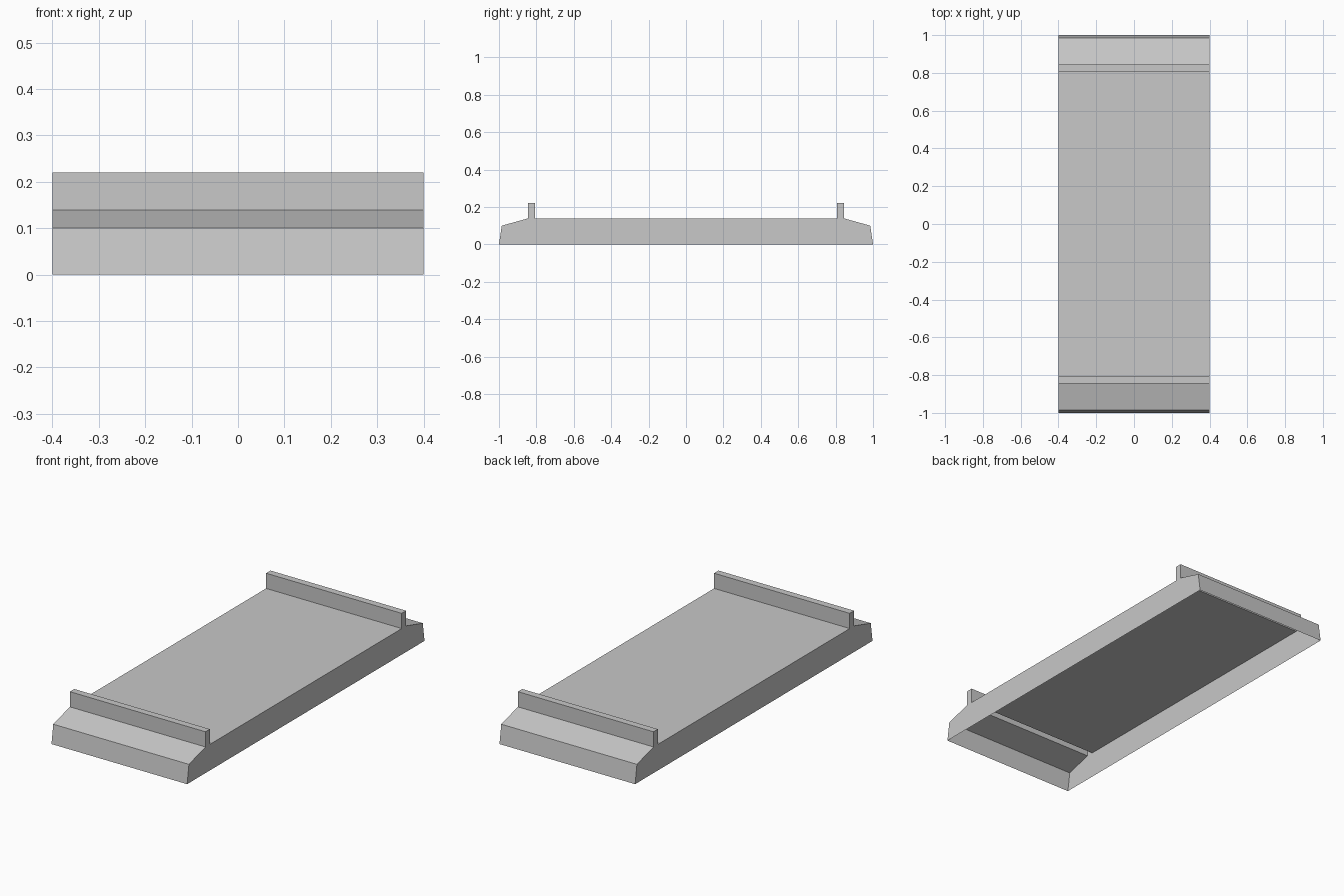
import bpy
import bmesh

cube = bpy.data.objects.get("Cube")
if cube:
    bpy.data.objects.remove(cube, do_unlink=True)

HALF_WIDTH = 0.4

# Single flat grey
grey = bpy.data.materials.new("plain grey")
grey.use_nodes = True
colour = (0.58, 0.58, 0.58, 1)
grey.diffuse_color = colour
grey.node_tree.nodes["Principled BSDF"].inputs["Base Color"].default_value = colour

# Half profile (y, z): end wall, ramp, upright lip, deck edge; mirrored for the back
front = [(-1, 0), (-0.985, 0.1), (-0.845, 0.139),
         (-0.845, 0.22), (-0.808, 0.22), (-0.808, 0.139)]
profile = front + [(-y, z) for y, z in reversed(front)]

# Hollow tray: profile swept across the width, sides closed, underside open
bm = bmesh.new()
right = [bm.verts.new((-HALF_WIDTH, y, z)) for y, z in profile]
left = [bm.verts.new((HALF_WIDTH, y, z)) for y, z in profile]
for i in range(len(profile) - 1):
    bm.faces.new((right[i], left[i], left[i + 1], right[i + 1]))

# Side walls
bm.faces.new(right)
bm.faces.new(list(reversed(left)))
bm.normal_update()

mesh = bpy.data.meshes.new("tray_shell")
bm.to_mesh(mesh)
bm.free()
mesh.materials.append(grey)
tray = bpy.data.objects.new("tray_shell", mesh)
bpy.context.scene.collection.objects.link(tray)
